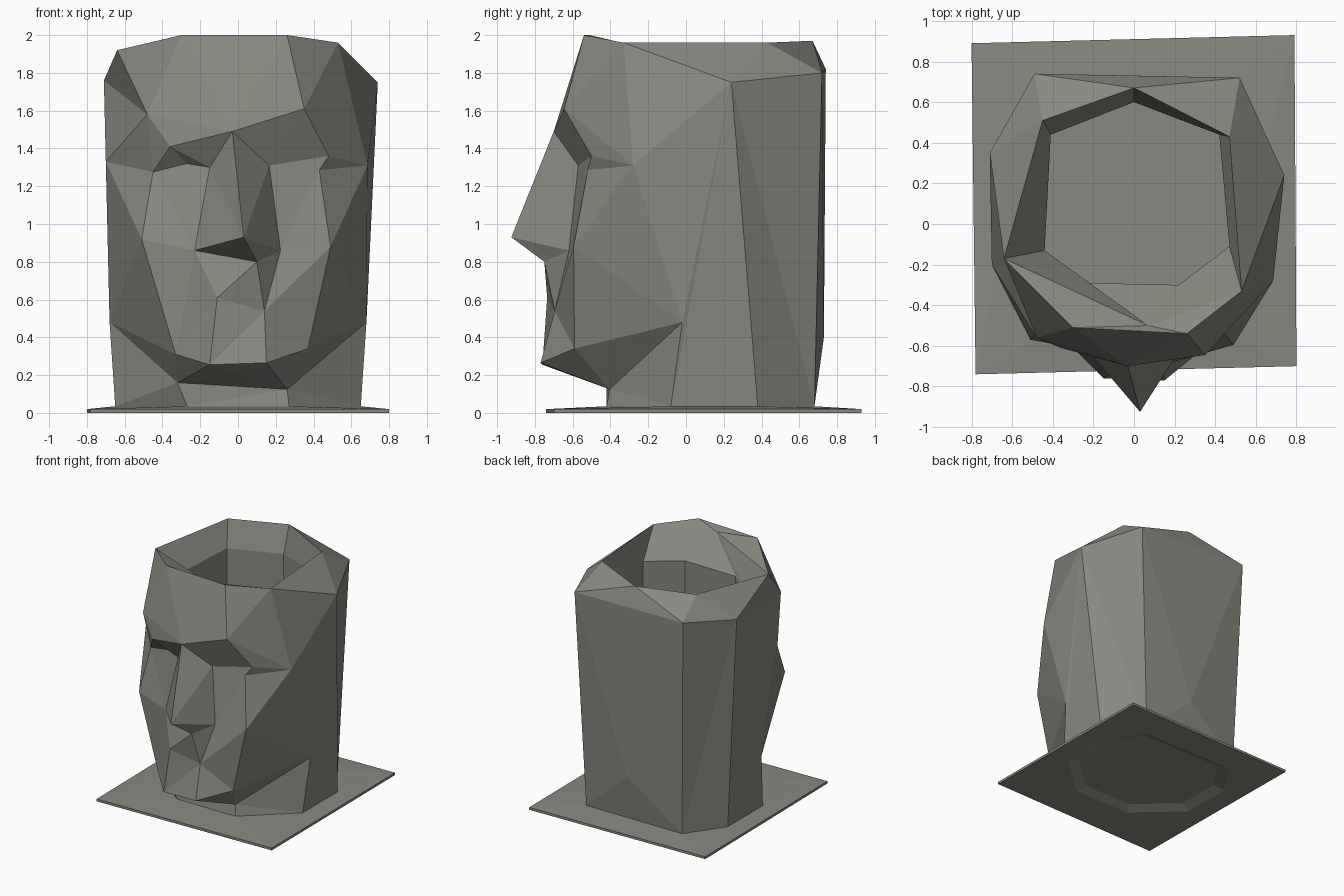
import bpy, bmesh
from mathutils import Vector
from mathutils.geometry import delaunay_2d_cdt

if "Cube" in bpy.data.objects:
    bpy.data.objects.remove(bpy.data.objects["Cube"])

NECK_Z = 0.035
stone = bpy.data.materials.new("dark_stone")
stone.diffuse_color = (0.25, 0.247, 0.218, 1)
stone.use_nodes = True
stone.node_tree.nodes["Principled BSDF"].inputs["Base Color"].default_value = stone.diffuse_color


def finish(bm, name):
    bmesh.ops.recalc_face_normals(bm, faces=bm.faces[:])
    me = bpy.data.meshes.new(name)
    bm.to_mesh(me)
    bm.free()
    me.materials.append(stone)
    ob = bpy.data.objects.new(name, me)
    bpy.context.collection.objects.link(ob)
    return ob


def ring(bm, pts, z):
    return [bm.verts.new((x, y, z)) for x, y in pts]


def loft(bm, a, b):
    # repeated points collapse a quad to a triangle
    n = len(a)
    for i in range(n):
        j = (i + 1) % n
        bm.faces.new(list(dict.fromkeys((a[i], a[j], b[j], b[i]))))


# Neck footprint, mirrored from its right half
half = [(0.27, -0.42), (0.65, -0.08), (0.65, 0.38), (0.44, 0.68)]
neck = half + [(-x, y) for x, y in reversed(half)]

# Outline of the head as seen from the front (x, y, z), clockwise from top left
outline = {
    "rimA": (-0.64, -0.17, 1.92), "rimH": (-0.30, -0.51, 2.0),
    "rimG": (0.26, -0.54, 2.0), "rimF": (0.53, -0.33, 1.96),
    "topR": (0.74, 0.24, 1.75), "templeR": (0.685, -0.28, 1.31),
    "jawR": (0.68, -0.02, 0.48), "n1": (*neck[1], NECK_Z),
    "n0": (*neck[0], NECK_Z), "n7": (*neck[7], NECK_Z),
    "n6": (*neck[6], NECK_Z), "jawL": (-0.68, -0.02, 0.48),
    "templeL": (-0.70, -0.20, 1.33), "topL": (-0.71, 0.35, 1.76),
}
# Facial feature points
features = {
    "browL": (-0.48, -0.56, 1.58), "browR": (0.35, -0.645, 1.61),
    "bridge": (-0.03, -0.70, 1.49), "lidL": (-0.36, -0.61, 1.41),
    "outL": (-0.45, -0.50, 1.275), "inL": (-0.27, -0.54, 1.32),
    "noseL": (-0.15, -0.57, 1.30), "noseR": (0.165, -0.57, 1.31),
    "outR": (0.48, -0.50, 1.36), "eyeR": (0.43, -0.52, 1.285),
    "tip": (0.03, -0.925, 0.93), "wingL": (-0.23, -0.62, 0.86),
    "wingR": (0.225, -0.62, 0.86), "septum": (0.10, -0.75, 0.80),
    "lipL": (-0.11, -0.735, 0.61), "lipR": (0.14, -0.695, 0.54),
    "cheekL": (-0.51, -0.57, 0.92), "cheekR": (0.49, -0.595, 0.88),
    "chin1": (-0.33, -0.58, 0.31), "chin2": (-0.15, -0.76, 0.255),
    "chin3": (0.15, -0.77, 0.265), "chin4": (0.37, -0.59, 0.34),
    "under1": (-0.32, -0.42, 0.16), "under2": (0.26, -0.405, 0.125),
}
# Crease lines that the facets must follow: brows, eyes, nose, mouth, jaw
creases = [
    "rimA browL templeL outL lidL browL bridge browR outR templeR",
    "templeR cheekR jawR chin4 chin3 chin2 chin1 jawL cheekL templeL",
    "rimH browL", "rimG browR rimF", "browR templeR", "rimF templeR",
    "bridge lidL noseL inL outL",
    "bridge noseL wingL tip wingR noseR bridge tip septum",
    "tip noseL", "tip noseR outR eyeR noseR",
    "eyeR cheekR wingR septum wingL cheekL outL",
    "septum lipL lipR septum", "wingR lipR chin3", "wingL lipL chin2",
    "cheekL chin1 under1 jawL", "cheekR chin4",
    "under1 under2 jawR", "chin3 under2 n0", "under1 n7",
]
# Back of head and inner rim
back = {
    "n2": (*neck[2], NECK_Z), "n3": (*neck[3], NECK_Z),
    "n4": (*neck[4], NECK_Z), "n5": (*neck[5], NECK_Z),
    "backL": (-0.49, 0.74, 1.82), "backR": (0.52, 0.72, 1.80),
    "backC": (0.03, 0.73, 0.40), "rimL": (-0.45, 0.51, 1.96),
    "rimB": (0.0, 0.67, 1.97), "rimR": (0.47, 0.43, 1.96),
    "rimM": (0.07, -0.50, 1.955),
}

bm = bmesh.new()
front = {**outline, **features}
names = list(front)
V = {k: bm.verts.new(p) for k, p in {**front, **back}.items()}

# Face: triangulate in the front plane along the creases
edges = []
for line in creases:
    ids = [names.index(k) for k in line.split()]
    edges += list(zip(ids, ids[1:]))
flat = [Vector((p[0], p[2])) for p in front.values()]
_, _, tris, orig, _, _ = delaunay_2d_cdt(
    flat, edges, [list(range(len(outline)))], 1, 1e-5)
for t in tris:
    if all(orig[i] for i in t):
        bm.faces.new([V[names[orig[i][0]]] for i in t])


# Sides, back and sloping rim: fans of triangles around a hub point
def fan(hub, path):
    pts = path.split()
    for a, b in zip(pts, pts[1:]):
        bm.faces.new((V[hub], V[a], V[b]))


fan("topR", "templeR jawR n1 n2 n3 backR rimR rimF")
fan("topL", "templeL jawL n6 n5 n4 backL rimL rimA")
fan("backC", "backL backR n3 n4 backL")
fan("rimB", "rimL backL backR rimR")
fan("rimM", "rimA rimH rimG rimF")

# Hollow interior: rim narrows to a ledge, then straight walls to the floor
well = [(-0.44, -0.13), (-0.41, 0.44), (0.0, 0.60), (0.42, 0.44),
        (0.47, -0.11), (0.22, -0.30), (-0.25, -0.29)]
ledge, floor = ring(bm, well, 1.75), ring(bm, well, 0.12)
rim = "rimA rimL rimB rimR rimF rimM rimM"
loft(bm, [V[k] for k in rim.split()], ledge)
loft(bm, ledge, floor)
bm.faces.new(floor)
finish(bm, "head_planter")

# Base plate with a recess underneath
bm = bmesh.new()
corners = [(-0.78, -0.74), (0.80, -0.70), (0.79, 0.93), (-0.80, 0.89)]


def scaled(s):
    return [(x * s, 0.13 + (y - 0.13) * s) for x, y in neck]


def loop_edges(vs):
    return [bm.edges.get((a, b)) or bm.edges.new((a, b))
            for a, b in zip(vs, vs[1:] + vs[:1])]


low, high = ring(bm, corners, 0.0), ring(bm, corners, 0.02)
hole, recess = ring(bm, scaled(0.95), 0.0), ring(bm, scaled(0.82), 0.03)
top = ring(bm, neck, NECK_Z)
loft(bm, low, high)
loft(bm, hole, recess)
bm.faces.new(recess)
for outer, inner in ((low, hole), (high, top)):
    bmesh.ops.triangle_fill(bm, use_beauty=True, use_dissolve=False,
                            edges=loop_edges(outer) + loop_edges(inner))
finish(bm, "base_plate")
